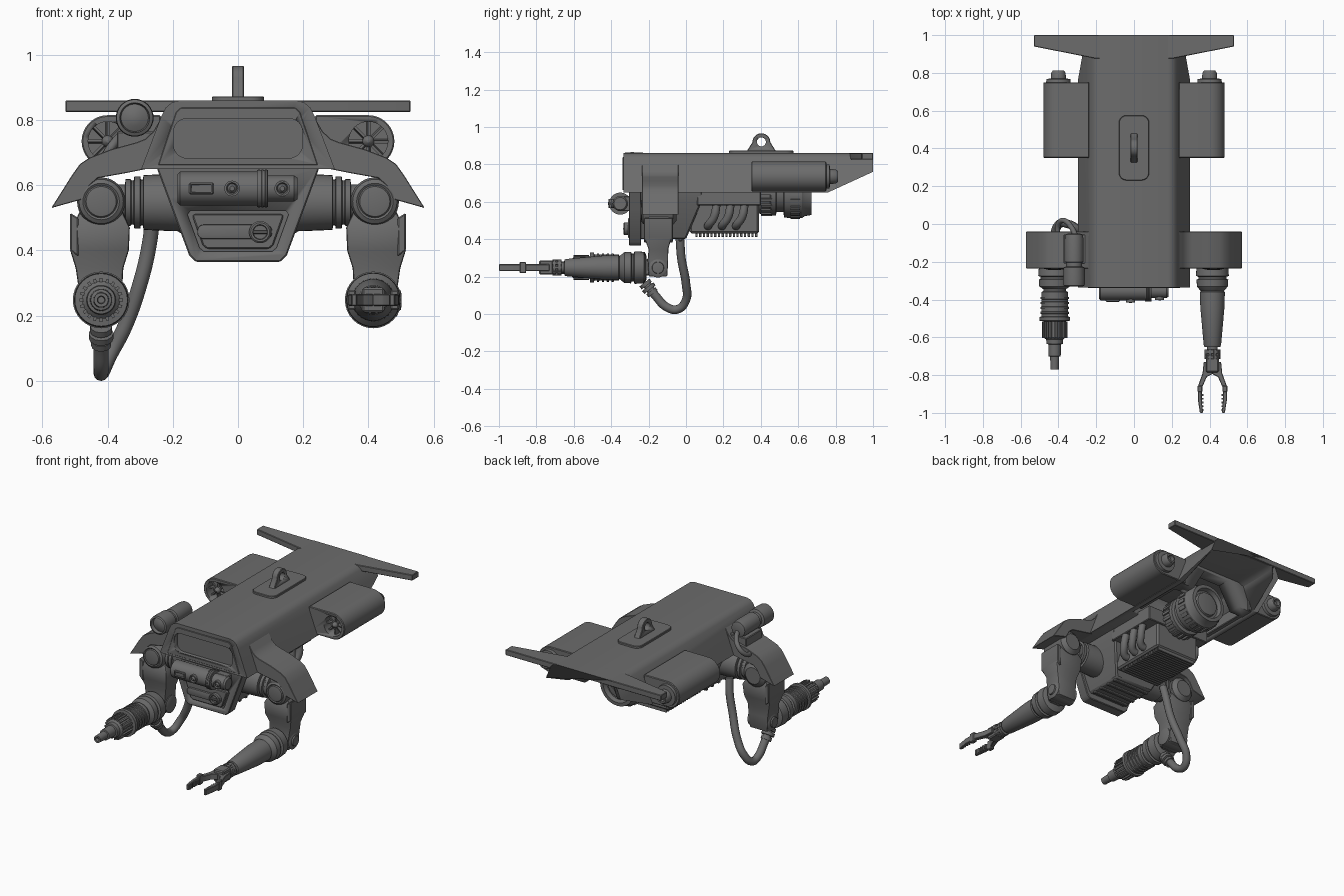
import bpy, bmesh
from math import pi, sin, cos, radians
from mathutils import Matrix, Vector

metal = bpy.data.materials.new("dark_grey_metal")
metal.diffuse_color = (0.15, 0.15, 0.15, 1)


def finish(name, bm, bevel=0, segs=2):
    bmesh.ops.recalc_face_normals(bm, faces=bm.faces)
    if bevel:
        edges = [e for e in bm.edges if len(e.link_faces) == 2 and e.calc_face_angle() > radians(28)]
        bmesh.ops.bevel(bm, geom=edges, offset=bevel, segments=segs, profile=0.5, affect='EDGES', clamp_overlap=True)
    me = bpy.data.meshes.new(name)
    bm.to_mesh(me)
    bm.free()
    me.materials.append(metal)
    me.polygons.foreach_set("use_smooth", [True] * len(me.polygons))
    me.set_sharp_from_angle(angle=radians(32))
    ob = bpy.data.objects.new(name, me)
    bpy.context.collection.objects.link(ob)
    return ob


def place(axis, t, u, v):
    return {'x': (t, u, v), 'y': (u, t, v), 'z': (u, v, t)}[axis]


def loft(name, rings, bevel=0, segs=2):
    bm = bmesh.new()
    rows = [[bm.verts.new(p) for p in r] for r in rings]
    n = len(rows[0])
    for a, b in zip(rows, rows[1:]):
        for i in range(n):
            bm.faces.new((a[i], a[(i + 1) % n], b[(i + 1) % n], b[i]))
    bm.faces.new(rows[0])
    bm.faces.new(rows[-1][::-1])
    return finish(name, bm, bevel, segs)


def prism(name, pts, axis, a, b, bevel=0, segs=2):
    return loft(name, [[place(axis, t, u, v) for u, v in pts] for t in (a, b)], bevel, segs)


def box(name, x, y, z, bevel=0.004):
    return prism(name, [(x[0], y[0]), (x[1], y[0]), (x[1], y[1]), (x[0], y[1])], 'z', z[0], z[1], bevel, 1)


def lathe(name, axis, u, v, profile, n=32):
    return loft(name, [[place(axis, t, u + r * cos(2 * pi * i / n), v + r * sin(2 * pi * i / n))
                        for i in range(n)] for t, r in profile])


def spokes(name, u, y, v, radius, size, n, tilt=0):
    # boxes set in a circle about an axis along y
    bm = bmesh.new()
    for i in range(n):
        m = (Matrix.Translation((u, y, v)) @ Matrix.Rotation(2 * pi * i / n, 4, 'Y')
             @ Matrix.Translation((radius, 0, 0)) @ Matrix.Rotation(tilt, 4, 'X')
             @ Matrix.Diagonal((*size, 1)))
        bmesh.ops.create_cube(bm, size=1, matrix=m)
    return finish(name, bm)


def rrect(cu, cv, w, h, r, n=6):
    return [(cu + sx * (w - r) + r * cos(a + k * pi / 2 / n), cv + sy * (h - r) + r * sin(a + k * pi / 2 / n))
            for sx, sy, a in ((1, 1, 0), (-1, 1, pi / 2), (-1, -1, pi), (1, -1, 1.5 * pi)) for k in range(n + 1)]


def tube(name, pts, r):
    cu = bpy.data.curves.new(name, 'CURVE')
    cu.dimensions, cu.bevel_depth, cu.bevel_resolution, cu.use_fill_caps = '3D', r, 4, True
    cu.materials.append(metal)
    sp = cu.splines.new('BEZIER')
    sp.bezier_points.add(len(pts) - 1)
    for bp, p in zip(sp.bezier_points, pts):
        bp.co = p
        bp.handle_left_type = bp.handle_right_type = 'AUTO'
    ob = bpy.data.objects.new(name, cu)
    bpy.context.collection.objects.link(ob)
    return ob


def cut(cutter, *targets):
    cutter.hide_render = True
    cutter.display_type = 'WIRE'
    for ob in targets:
        m = ob.modifiers.new("cut", 'BOOLEAN')
        m.object, m.operation, m.solver = cutter, 'DIFFERENCE', 'EXACT'


def sym(half):
    return half + [(-x, z) for x, z in reversed(half)]


# Hull shell: trapezoid section, slanted tail, hollow underneath
hull = loft("hull", [[(x, -0.335, z) for x, z in sym([(0.297, 0.65), (0.236, 0.81), (0.222, 0.838), (0.203, 0.854), (0.18, 0.86)])],
                     [(x, 0.76 + (z - 0.65) * 0.24 / 0.11 if z < 0.75 else 1.0, z) for x, z in
                      sym([(0.297, 0.65), (0.254, 0.76), (0.222, 0.838), (0.203, 0.854), (0.18, 0.86)])]])
cut(prism("hull_cavity_cutter", sym([(0.283, 0.60), (0.26, 0.66), (0.205, 0.80), (0.17, 0.815)]), 'y', 0.3, 1.2), hull)
frame = prism("window_frame", sym([(0.245, 0.662), (0.19, 0.825), (0.175, 0.838)]), 'y', -0.339, -0.33, 0.002, 1)
cut(prism("window_cutter", rrect(0, 0.744, 0.198, 0.061, 0.042), 'y', -0.4, -0.308), hull, frame)
prism("tail_wing", sym([(0.53, 1.0), (0.53, 0.94), (0.2, 0.875)]), 'z', 0.825, 0.86, 0.003, 1)

# Lifting lug
prism("lug_base", rrect(0, 0.403, 0.08, 0.172, 0.04), 'z', 0.855, 0.873, 0.003, 1)
arc = [(0.403 + 0.048 * cos(i * pi / 14), 0.918 + 0.048 * sin(i * pi / 14)) for i in range(15)]
lug = prism("lifting_lug", [(0.325, 0.87), (0.481, 0.87)] + arc, 'x', -0.019, 0.019, 0.003, 1)
cut(lathe("lug_hole_cutter", 'x', 0.403, 0.92, [(-0.1, 0.024), (0.1, 0.024)]), lug)

# Lower body, front plate and hatch
loft("lower_body", [[(-w, y0, z), (w, y0, z), (w, y1, z), (-w, y1, z)] for z, w, y0, y1 in
                    ((0.66, 0.225, -0.27, 0.09), (0.60, 0.215, -0.27, 0.085), (0.40, 0.13, -0.27, 0.0))], 0.008, 1)
plate = prism("front_plate", sym([(0.13, 0.365), (0.15, 0.385), (0.215, 0.56), (0.25, 0.655)]), 'y', -0.305, -0.24, 0.004, 1)
cut(prism("hatch_cutter", sym([(0.105, 0.397), (0.118, 0.408), (0.155, 0.51), (0.146, 0.522)]), 'y', -0.4, -0.29), plate)
prism("hatch", sym([(0.095, 0.405), (0.108, 0.415), (0.14, 0.505), (0.134, 0.512)]), 'y', -0.31, -0.28, 0.004, 1)
prism("hatch_handle", rrect(-0.01, 0.457, 0.115, 0.022, 0.02), 'y', -0.322, -0.3, 0.004)
lathe("hatch_lock", 'y', 0.068, 0.456, [(-0.3, 0.034), (-0.33, 0.034), (-0.335, 0.029), (-0.335, 0.023), (-0.325, 0.021)])
box("hatch_key", (0.045, 0.091), (-0.336, -0.32), (0.451, 0.461), 0.002)
for i in range(4):
    box(f"belly_rib_{i}", (-0.125, 0.125), (-0.22 + i * 0.06, -0.2 + i * 0.06), (0.388, 0.41))

# Front sensor bar
lathe("sensor_bar", 'x', -0.352, 0.59, [(-0.185, 0.044), (-0.178, 0.052), (0.058, 0.052), (0.058, 0.057), (0.092, 0.057),
                                        (0.092, 0.04), (0.172, 0.04), (0.182, 0.033)])
for i in range(3):
    lathe(f"sensor_ring_{i}", 'x', -0.352, 0.59, [(0.06 + i * .011, 0.054), (0.062 + i * .011, 0.059), (0.067 + i * .011, 0.059), (0.069 + i * .011, 0.054)])
for i, (x, r, y) in enumerate(((-0.018, 0.024, -0.415), (0.136, 0.024, -0.402))):
    lathe(f"sensor_lens_{i}", 'y', x, 0.59, [(-0.36, r), (y, r), (y, r * .75), (y + .008, r * .6), (y - 0.002, r * .3)], 24)
slot = box("sensor_window", (-0.15, -0.075), (-0.412, -0.36), (0.572, 0.608))
cut(box("sensor_window_cutter", (-0.142, -0.083), (-0.43, -0.404), (0.579, 0.601), 0), slot)
box("sensor_mount", (-0.17, 0.17), (-0.345, -0.28), (0.55, 0.63))

# Engine block with bottom grille, thruster and its hexagonal bulkhead
box("engine_block", (-0.15, 0.15), (0.02, 0.39), (0.43, 0.64), 0.01)
box("engine_deck", (-0.22, 0.22), (0.06, 0.4), (0.58, 0.67))
for i in range(17):
    box(f"grille_fin_{i}", (-0.135, 0.135), (0.05 + i * 0.02, 0.062 + i * 0.02), (0.412, 0.435), 0.001)
lathe("thruster", 'y', 0, 0.645, [(0.36, 0.10), (0.4, 0.11), (0.45, 0.11), (0.455, 0.118), (0.48, 0.118), (0.485, 0.1),
                                  (0.52, 0.1), (0.525, 0.128), (0.55, 0.132), (0.62, 0.132), (0.635, 0.122), (0.67, 0.116),
                                  (0.672, 0.095), (0.645, 0.088), (0.645, 0.075), (0.66, 0.07), (0.663, 0.055)], 40)
spokes("thruster_front_teeth", 0, 0.43, 0.645, 0.113, (0.014, 0.06, 0.016), 20)
spokes("thruster_rear_teeth", 0, 0.585, 0.645, 0.131, (0.014, 0.05, 0.022), 20)
bulkhead = prism("thruster_bulkhead", sym([(0.27, 0.652), (0.208, 0.805), (0.17, 0.82)]), 'y', 0.66, 0.74)
cut(lathe("bulkhead_hex_cutter", 'y', 0, 0.645, [(0.6, 0.175), (0.8, 0.175)], 6), bulkhead)

for s, side in ((1, "right"), (-1, "left")):
    def mx(pts):
        return [(s * x, z) for x, z in pts]
    for i in range(3):
        y = 0.12 + i * 0.075
        tube(f"{side}_engine_pipe_{i}", [(s * .12, y, 0.47), (s * .17, y, 0.475), (s * .2, y + .03, 0.52), (s * .195, y + .045, 0.6)], 0.022)

    # Side pod with fan intake and nozzle
    pod = prism(side + "_pod", mx([(0.237, 0.655)] + [(0.4 + .08 * cos(a * pi / 16), 0.735 + .08 * sin(a * pi / 16))
                                                      for a in range(-8, 9)] + [(0.237, 0.815)]), 'y', 0.35, 0.75, 0.004, 1)
    cut(lathe(side + "_intake_cutter", 'y', s * .4, 0.735, [(0.3, 0.06), (0.41, 0.06)]), pod)
    lathe(side + "_fan_hub", 'y', s * .4, 0.735, [(0.43, 0.018), (0.37, 0.018), (0.36, 0.012), (0.355, 0.004)], 20)
    spokes(side + "_fan_blades", s * .4, 0.39, 0.735, 0.036, (0.052, 0.03, 0.008), 8, 0.15)
    lathe(side + "_pod_nozzle", 'y', s * .4, 0.735, [(0.74, 0.066), (0.768, 0.063), (0.77, 0.04), (0.8, 0.038), (0.812, 0.03), (0.812, 0.02), (0.79, 0.018)])

    # Fender over the shoulder
    prism(side + "_fender", mx([(0.2, 0.845), (0.225, 0.825), (0.26, 0.765), (0.285, 0.742), (0.31, 0.732), (0.39, 0.71),
                                (0.455, 0.685), (0.485, 0.665), (0.51, 0.63), (0.573, 0.53), (0.477, 0.557), (0.455, 0.6),
                                (0.43, 0.622), (0.34, 0.638), (0.28, 0.65), (0.2, 0.66)]), 'y', -0.235, -0.04, 0.002, 1)

    # Shoulder
    lathe(side + "_shoulder_tube", 'x', -0.145, 0.547, [(s * t, r) for t, r in (
        (0.15, .088), (0.2, .088), (0.29, .084), (0.292, .07), (0.298, .07), (0.3, .08), (0.318, .08), (0.32, .068),
        (0.327, .068), (0.33, .072), (0.345, .072), (0.347, .055), (0.41, .055))])
    lathe(side + "_shoulder_joint", 'y', s * .42, 0.55, [(-0.05, .05), (-0.07, .074), (-0.21, .074), (-0.23, .068),
                                                         (-0.238, .056), (-0.234, .05), (-0.24, .046), (-0.243, .03)])

    # Upper arm, outer guard and elbow
    loft(side + "_upper_arm", [[(s * x0, y0, z), (s * x1, y0, z), (s * x1, y1, z), (s * x0, y1, z)] for z, x0, x1, y0, y1 in
                               ((0.53, .36, .48, -.2, -.09), (0.47, .332, .51, -.225, -.07), (0.40, .335, .515, -.22, -.08),
                                (0.345, .352, .498, -.2, -.095), (0.29, .355, .49, -.205, -.095), (0.2, .362, .482, -.2, -.1))], 0.008)
    prism(side + "_arm_guard", mx([(0.49, 0.5), (0.515, 0.515), (0.515, 0.4), (0.49, 0.38)]), 'y', -0.225, -0.07, 0.004, 1)
    lathe(side + "_elbow", 'x', -0.15, 0.247, [(s * .345, .04), (s * .35, .052), (s * .485, .052), (s * .49, .045),
                                               (s * .492, .032), (s * .5, .03), (s * .502, .015)])
    box(side + "_elbow_link", tuple(sorted((s * .375, s * .465))), (-0.26, -0.15), (0.205, 0.295), 0.01)

# Right forearm with gripper
gx, gz = 0.415, 0.248
lathe("right_forearm", 'y', gx, gz, [(-.215, .06), (-.225, .084), (-.275, .087), (-.28, .074), (-.29, .074), (-.295, .084), (-.33, .082),
                                     (-.345, .07), (-.355, .06), (-.36, .066), (-.44, .064), (-.64, .046), (-.65, .042), (-.652, .028), (-.71, .028)])
lathe("right_wrist", 'y', gx, gz, [(-.665, .03), (-.667, .042), (-.685, .042), (-.688, .034), (-.695, .034), (-.698, .042), (-.712, .04)])
spokes("right_wrist_teeth", gx, -.69, gz, .037, (.012, .05, .012), 10)
box("gripper_palm", (gx - .034, gx + .034), (-.785, -.71), (gz - .038, gz + .038), 0.006)
for s, side in ((1, "outer"), (-1, "inner")):
    prism(f"gripper_{side}_finger", [(gx + s * x, y) for x, y in (
        (.0, -.73), (.046, -.73), (.052, -.79), (.077, -.86), (.077, -.93), (.066, -1), (.05, -1), (.056, -.93), (.056, -.87),
        (.03, -.81), (.0, -.795))], 'z', gz - .018, gz + .018, 0.003, 1)
    box(f"gripper_{side}_pad", tuple(sorted((gx + s * .053, gx + s * .079))), (-.89, -.855), (gz - .03, gz + .03))
    for i in range(5):
        box(f"gripper_{side}_tooth_{i}", tuple(sorted((gx + s * .048, gx + s * .06))), (-.99 + i * .02, -.98 + i * .02), (gz - .015, gz + .015), 0)

# Left forearm with drill tool
dx = -0.42
lathe("left_forearm", 'y', dx, gz, [(-.21, .06), (-.22, .083), (-.275, .087), (-.28, .074), (-.29, .074), (-.295, .084), (-.33, .082),
                                    (-.345, .06), (-.355, .06), (-.36, .07), (-.49, .07), (-.492, .081), (-.512, .081), (-.515, .058),
                                    (-.6, .058), (-.612, .045), (-.635, .043), (-.637, .034), (-.70, .032), (-.702, .024), (-.77, .022), (-.77, .012), (-.75, .01)])
for i in range(4):
    lathe(f"left_forearm_ring_{i}", 'y', dx, gz, [(-.385 - i * .026, .068), (-.387 - i * .026, .076), (-.397 - i * .026, .076), (-.399 - i * .026, .068)])
spokes("left_drill_grip", dx, -.56, gz, .06, (.014, .085, .009), 20)

# Hose from the drill to the body
tube("hose", [(-.42, -.215, .165), (-.42, -.165, .1), (-.42, -.1, .035), (-.418, -.045, .025), (-.395, .0, .075), (-.35, .0, .16),
              (-.3, -.025, .3), (-.272, -.035, .42), (-.262, -.05, .5)], 0.023)
d = Vector((0, .61, -.79))
for i, (t, r) in enumerate(((0, .034), (.028, .038), (.056, .031))):
    tube(f"hose_collar_{i}", [Vector((-.42, -.222, .168)) + d * t, Vector((-.42, -.222, .168)) + d * (t + .02)], r)

# Lamp on the left shoulder with its cable
lathe("shoulder_lamp", 'y', -0.317, 0.807, [(-.05, .03), (-.055, .045), (-.08, .05), (-.2, .05), (-.205, .042), (-.225, .042), (-.23, .056),
                                            (-.29, .058), (-.325, .056), (-.33, .046), (-.31, .042), (-.318, .025), (-.322, .008)])
box("lamp_bracket", (-.372, -.235), (-.21, -.055), (.69, .765))
tube("lamp_cable", [(-.31, -.06, .79), (-.33, -.02, .775), (-.37, .018, .74), (-.4, .0, .70), (-.405, -.06, .68)], 0.014)
